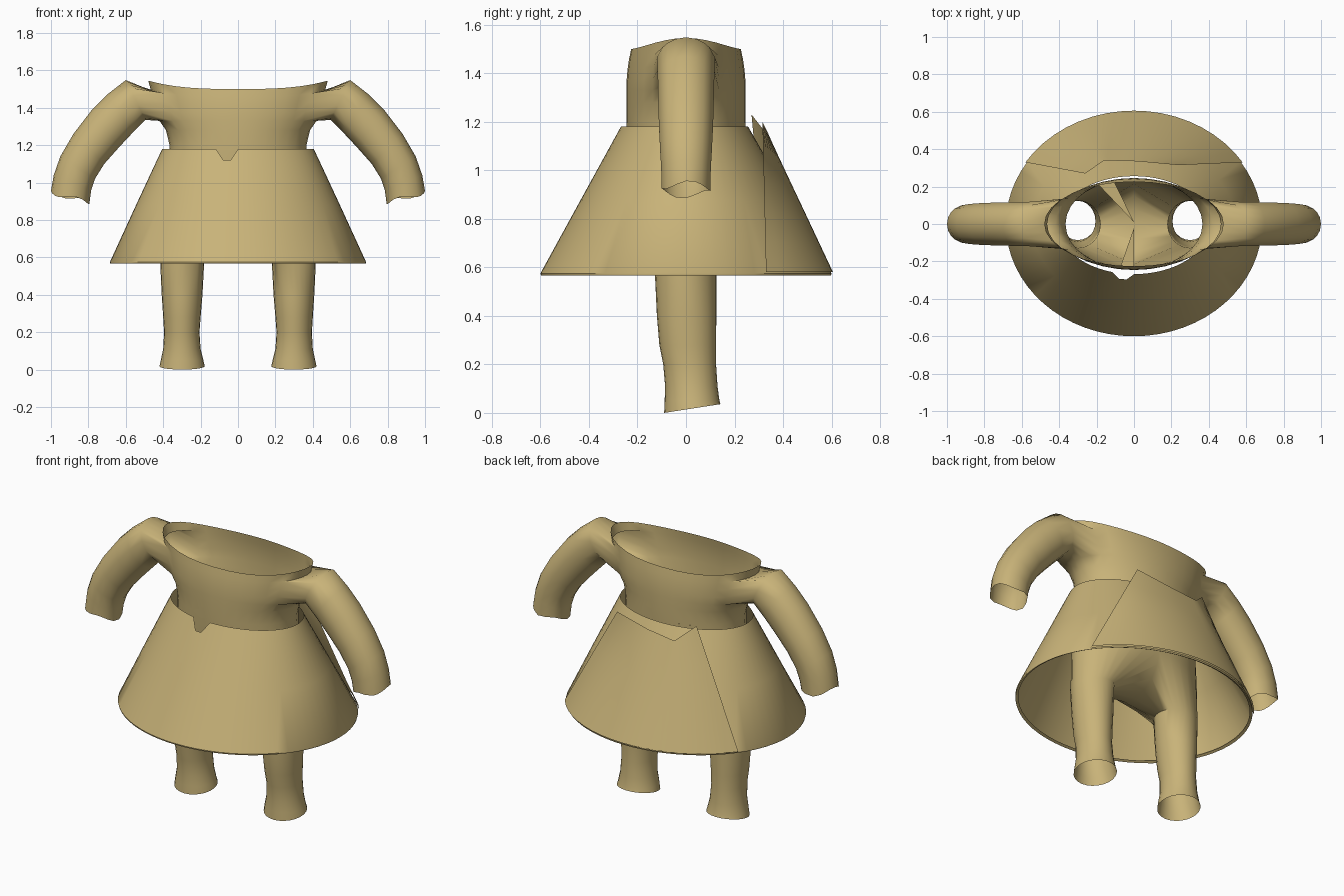
import bpy, bmesh, math
from mathutils import Vector

if "Cube" in bpy.data.objects:
    bpy.data.objects.remove(bpy.data.objects["Cube"])

fabric = bpy.data.materials.new("tan fabric")
fabric.diffuse_color = (0.58, 0.45, 0.19, 1)
fabric.use_nodes = True
fabric.node_tree.nodes["Principled BSDF"].inputs["Base Color"].default_value = fabric.diffuse_color


def finish(bm, name, mirror=False, angle=50):
    if mirror:
        bmesh.ops.recalc_face_normals(bm, faces=bm.faces)
    me = bpy.data.meshes.new(name)
    bm.to_mesh(me)
    bm.free()
    me.materials.append(fabric)
    ob = bpy.data.objects.new(name, me)
    bpy.context.collection.objects.link(ob)
    if mirror:
        mod = ob.modifiers.new("mirror", 'MIRROR')
        mod.use_clip = True
        mod.merge_threshold = 0.002
    bpy.ops.object.select_all(action='DESELECT')
    ob.select_set(True)
    bpy.context.view_layer.objects.active = ob
    bpy.ops.object.shade_smooth_by_angle(angle=math.radians(angle))
    return ob


def bridge(bm, a, b, closed=True):
    n = len(a)
    for i in range(n if closed else n - 1):
        j = (i + 1) % n
        bm.faces.new((a[i], a[j], b[j], b[i]))


# Body: half of an open-necked torso with one sleeve and one leg, mirrored
bm = bmesh.new()
COLS = 16
angs = [math.radians(-90 + 180 * i / COLS) for i in range(COLS + 1)]
rows = []
for z, rx, ry in [(0.82, 0.41, 0.215), (0.95, 0.395, 0.23), (1.08, 0.37, 0.24),
                  (1.2, 0.366, 0.245), (1.28, 0.385, 0.246), (1.33, 0.42, 0.246)]:
    rows.append([bm.verts.new((rx * math.cos(a), ry * math.sin(a), z)) for a in angs])
for k in range(1, 5):
    t = k / 4
    rx, ry = 0.42 + 0.06 * t, 0.246 - 0.02 * t * t
    rows.append([bm.verts.new((rx * math.cos(a), ry * math.sin(a),
                               1.33 + t * (0.17 + 0.045 * abs(math.cos(a)) ** 3)))
                 for a in angs])

# Torso faces, leaving an armhole in the side
LO, HI, R0, R1 = 5, 11, 5, 8
for r in range(len(rows) - 1):
    for c in range(COLS):
        if not (R0 <= r < R1 and LO <= c < HI):
            bm.faces.new((rows[r][c], rows[r][c + 1], rows[r + 1][c + 1], rows[r + 1][c]))

# Sleeve: (outer x, outer z, inner x, inner z, half depth)
loop = ([rows[R0][c] for c in range(LO, HI)] + [rows[r][HI] for r in range(R0, R1)]
        + [rows[R1][c] for c in range(HI, LO, -1)] + [rows[r][LO] for r in range(R1, R0, -1)])
zc = sum(v.co.z for v in loop) / len(loop)
loop_angs = [math.atan2(v.co.y / 0.13, (v.co.z - zc) / 0.09) for v in loop]
sleeve = [(0.60, 1.548, 0.495, 1.335, 0.122), (0.70, 1.47, 0.56, 1.27, 0.12),
          (0.78, 1.39, 0.635, 1.19, 0.118), (0.88, 1.26, 0.715, 1.10, 0.115),
          (0.95, 1.14, 0.765, 1.02, 0.11), (0.985, 1.04, 0.785, 0.96, 0.105),
          (1.0, 0.945, 0.795, 0.895, 0.103)]
prev = loop
for k, (ox, oz, ix, iz, ry) in enumerate(sleeve):
    mid = Vector((ox + ix, 0, oz + iz)) / 2
    u = Vector((ox - ix, 0, oz - iz)) / 2
    ring = []
    for a in loop_angs:
        p = mid + u * math.cos(a) + Vector((0, ry * math.sin(a), 0))
        if k == len(sleeve) - 1:  # ragged cuff
            p.z += 0.012 * math.sin(3 * a + 1)
        ring.append(bm.verts.new(p))
    bridge(bm, prev, ring)
    prev = ring

# Crotch seam joins the hip's front and back midpoints, closing the leg hole
seam = []
for i in range(1, 8):
    a = math.pi * i / 8
    seam.append(bm.verts.new((0, 0.215 * math.cos(a), 0.82 - 0.21 * math.sin(a))))
prev = rows[0] + seam

# Leg: (z, inner x, outer x, front y, back y)
leg = [(0.57, 0.18, 0.415, -0.128, 0.125), (0.40, 0.19, 0.408, -0.12, 0.125),
       (0.28, 0.20, 0.40, -0.11, 0.124), (0.20, 0.206, 0.395, -0.094, 0.124),
       (0.11, 0.20, 0.40, -0.086, 0.13), (0.05, 0.185, 0.413, -0.088, 0.138),
       (0.018, 0.178, 0.42, -0.09, 0.142)]
for k, (z, x0, x1, y0, y1) in enumerate(leg):
    ring = []
    for i in range(24):
        a = math.radians(-120 + 15 * i)
        tilt = 0.018 * math.sin(a) if k == len(leg) - 1 else 0
        if k == 0:
            tilt = -0.02 * math.cos(a)
        ring.append(bm.verts.new(((x0 + x1) / 2 + (x1 - x0) / 2 * math.cos(a),
                                  (y0 + y1) / 2 + (y1 - y0) / 2 * math.sin(a), z + tilt)))
    bridge(bm, prev, ring)
    prev = ring
finish(bm, "body_suit", mirror=True, angle=70)

# Skirt: flared cone with a small front notch and a turned-in hem
bm = bmesh.new()
SEG = 64
prev = None
for k, (z, rx, ry, cy) in enumerate([(1.18, 0.405, 0.262, -0.006), (1.08, 0.452, 0.318, -0.005),
                                     (0.88, 0.545, 0.430, -0.003), (0.575, 0.685, 0.60, 0),
                                     (0.567, 0.683, 0.598, 0), (0.575, 0.668, 0.583, 0)]):
    ring = []
    for i in range(SEG):
        a = 2 * math.pi * i / SEG
        x, y = rx * math.cos(a), ry * math.sin(a) + cy
        notch = k == 0 and y < 0 and -0.09 < x < -0.02
        ring.append(bm.verts.new((x, y - (0.03 if notch else 0), z - (0.06 if notch else 0))))
    if prev:
        bridge(bm, ring, prev)
    prev = ring
finish(bm, "skirt", angle=40)

# Back flap: loose panel draped from a ragged top edge to the hem
bm = bmesh.new()
top = [Vector(p) for p in [(-0.26, 0.27, 1.23), (-0.16, 0.34, 1.14),
                           (0.02, 0.335, 1.16), (0.24, 0.315, 1.20)]]
PER = 6
cols = []
for i in range(3 * PER + 1):
    s = min(i // PER, 2)
    t = top[s].lerp(top[s + 1], i / PER - s)
    a = math.radians(147 - 114 * i / (3 * PER))
    hem = Vector((0.692 * math.cos(a), 0.606 * math.sin(a), 0.58))
    cols.append([bm.verts.new(t.lerp(hem, r / 5)) for r in range(6)])
for a, b in zip(cols, cols[1:]):
    bridge(bm, b, a, closed=False)
finish(bm, "back_flap")

# Loose shards of cloth folded in across the waist
bm = bmesh.new()
for tri in [((-0.19, 0.21, 1.19), (-0.11, 0.235, 1.19), (0, 0.01, 1.18)),
            ((-0.075, -0.235, 1.18), (0, -0.245, 1.18), (0, -0.02, 1.18))]:
    bm.faces.new([bm.verts.new(p) for p in tri])
bmesh.ops.recalc_face_normals(bm, faces=bm.faces)
finish(bm, "waist_shards")
